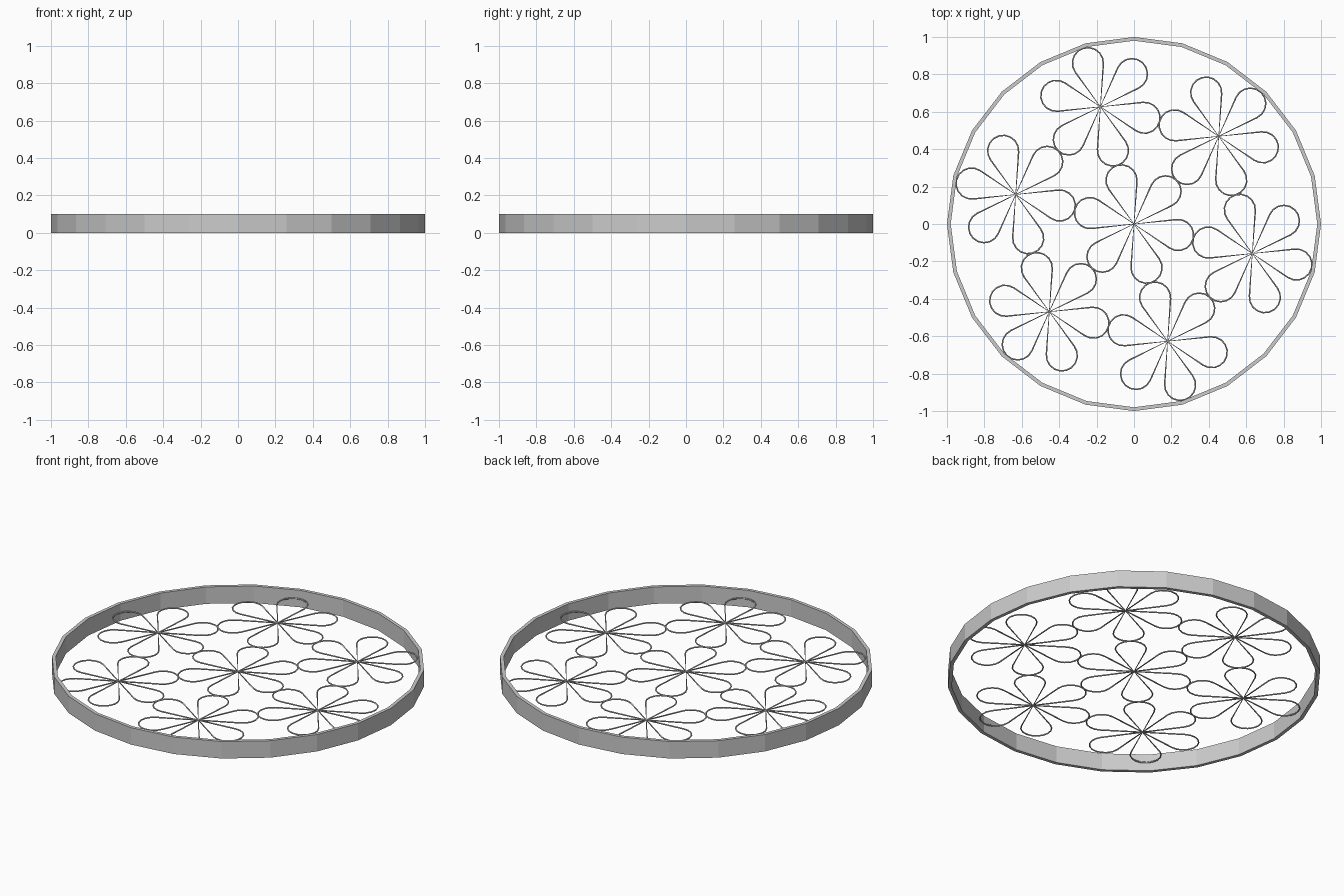
import bpy
import bmesh
from math import radians, sin, cos, asin, pi
from mathutils import Matrix

cube = bpy.data.objects.get("Cube")
if cube:
    bpy.data.objects.remove(cube, do_unlink=True)

HEIGHT = 0.1          # rim height
WIRE = 0.004          # wire radius
TILT = radians(46)    # direction of the first petal and first outer flower
SPACING = 0.652       # distance between neighbouring flowers
TIP_R = 0.083         # radius of the rounded petal tip
TIP_D = 0.243         # distance from flower centre to tip centre
ARC_STEPS = 10


def link(name, data):
    obj = bpy.data.objects.new(name, data)
    bpy.context.collection.objects.link(obj)
    return obj


def make_rim():
    """Flat-sided hoop: two circles bridged and extruded upward."""
    bm = bmesh.new()
    for radius in (1.0, 0.98):
        bmesh.ops.create_circle(bm, segments=24, radius=radius,
                                matrix=Matrix.Rotation(radians(90), 4, 'Z'))
    base = bmesh.ops.bridge_loops(bm, edges=bm.edges[:])["faces"]
    top = bmesh.ops.extrude_face_region(bm, geom=base, use_keep_orig=True)["geom"]
    verts = [g for g in top if isinstance(g, bmesh.types.BMVert)]
    bmesh.ops.translate(bm, vec=(0, 0, HEIGHT), verts=verts)
    bmesh.ops.recalc_face_normals(bm, faces=bm.faces)
    mesh = bpy.data.meshes.new("rim")
    bm.to_mesh(mesh)
    bm.free()
    return link("rim", mesh)


def petal_points(angle):
    """Teardrop: straight sides tangent to a round tip."""
    sweep = pi / 2 + asin(TIP_R / TIP_D)
    pts = [(0, 0)]
    for i in range(ARC_STEPS + 1):
        a = sweep * (2 * i / ARC_STEPS - 1) + angle
        pts.append((TIP_D * cos(angle) + TIP_R * cos(a),
                    TIP_D * sin(angle) + TIP_R * sin(a)))
    return pts


def make_flower_curve():
    curve = bpy.data.curves.new("flower_wire", 'CURVE')
    curve.dimensions = '3D'
    curve.bevel_depth = WIRE
    curve.bevel_resolution = 1
    for k in range(6):
        pts = petal_points(TILT + k * pi / 3)
        spline = curve.splines.new('POLY')
        spline.points.add(len(pts) - 1)
        for point, (x, y) in zip(spline.points, pts):
            point.co = (x, y, 0, 1)
        spline.use_cyclic_u = True
    return curve


make_rim()

# One central flower and six around it, all sharing the same wire shape
flower = make_flower_curve()
link("centre_flower", flower).location = (0, 0, HEIGHT / 2)
for k in range(6):
    a = TILT + k * pi / 3
    obj = link(f"outer_flower_{k + 1}", flower)
    obj.location = (SPACING * cos(a), SPACING * sin(a), HEIGHT / 2)
